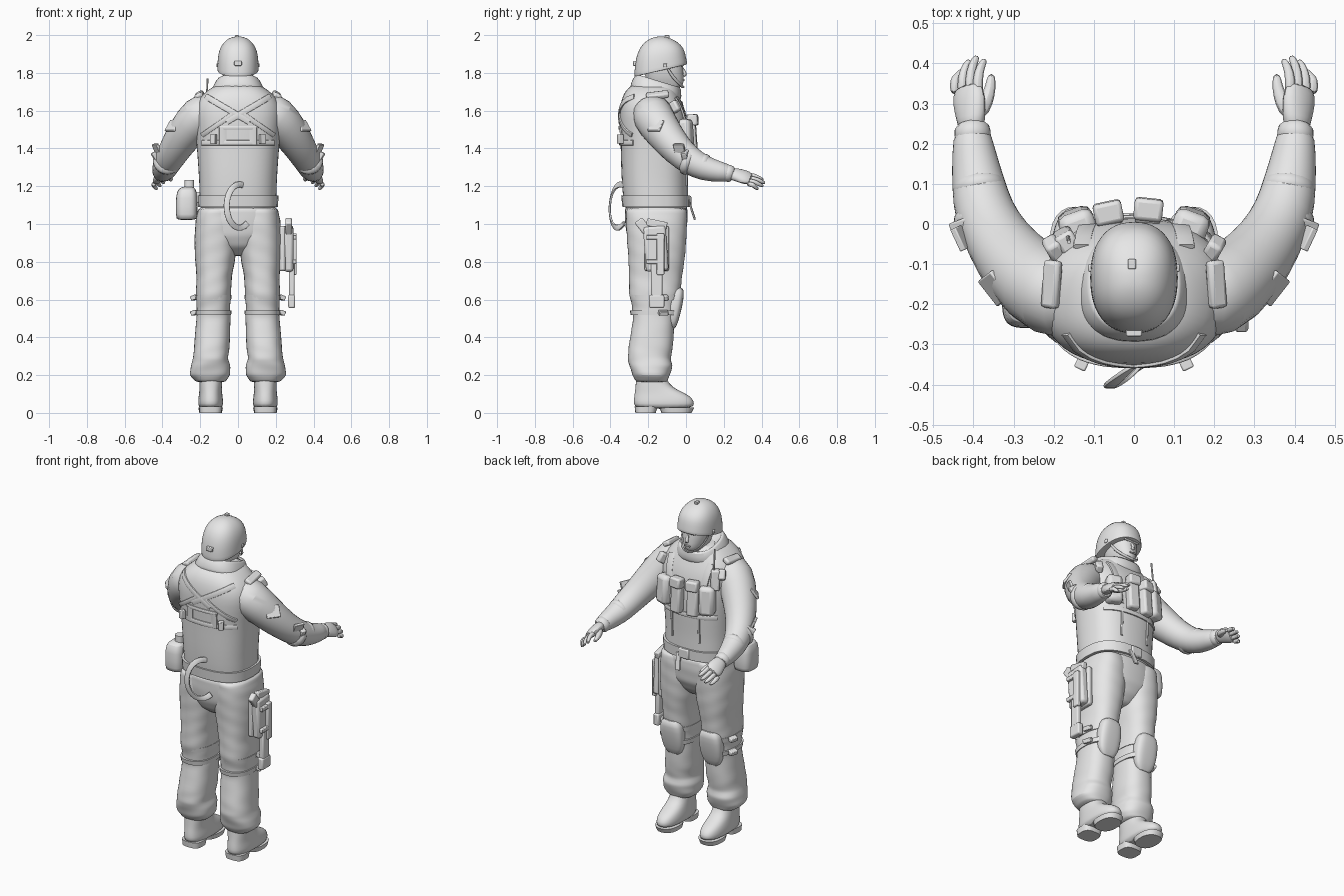
import bpy, bmesh, math
from mathutils import Vector, Euler
from mathutils.bvhtree import BVHTree

cube = bpy.data.objects.get("Cube")
if cube:
    bpy.data.objects.remove(cube)

GREY = (.8, .8, .8, 1)
mat = bpy.data.materials.new("plain grey")
mat.use_nodes = True
mat.diffuse_color = GREY
mat.node_tree.nodes["Principled BSDF"].inputs["Base Color"].default_value = GREY
parts = []


def finish(name, bm, mirror=False, smooth=0, bevel=0):
    bmesh.ops.recalc_face_normals(bm, faces=bm.faces)
    mesh = bpy.data.meshes.new(name)
    bm.to_mesh(mesh)
    bm.free()
    mesh.materials.append(mat)
    obj = bpy.data.objects.new(name, mesh)
    bpy.context.scene.collection.objects.link(obj)
    if bevel:
        mod = obj.modifiers.new("soft edges", "BEVEL")
        mod.width, mod.segments = bevel, 2
    if smooth:
        obj.modifiers.new("smooth", "SUBSURF").levels = smooth
        obj.modifiers["smooth"].render_levels = smooth
    if mirror:
        obj.modifiers.new("other side", "MIRROR")
    parts.append(obj)
    return obj


def skin(bm, rings):
    """Join rings of points into a closed, capped surface."""
    rows = [[bm.verts.new(p) for p in ring] for ring in rings]
    for low, high in zip(rows, rows[1:]):
        for i in range(len(low)):
            bm.faces.new((low[i - 1], low[i], high[i], high[i - 1]))
    bm.faces.new(rows[0])
    bm.faces.new(rows[-1])


def oval(count, power):
    for i in range(count):
        a = math.tau * i / count
        c, s = math.cos(a), math.sin(a)
        yield (math.copysign(abs(c) ** (2 / power), c),
               math.copysign(abs(s) ** (2 / power), s))


def loft(name, stations, power=2.4, mirror=False, lift=0, folds=0, smooth=1):
    """Level rings from (height, middle x, half width, back y, front y)."""
    rows = []
    for a, b in zip(stations, stations[1:]):
        steps = 3 if folds else 1
        rows += [[p + (q - p) * k / steps for p, q in zip(a, b)] for k in range(steps)]
    rows.append(stations[-1])
    rings = []
    for z, x, w, back, front in rows:
        ring = []
        for k, (c, s) in enumerate(oval(24, power)):
            g = 1 + folds * math.sin(k * math.tau / 8 + z * 70)
            ring.append((x + w * c * g, (back + front) / 2 + (front - back) / 2 * s * g, z + lift * s))
        rings.append(ring)
    bm = bmesh.new()
    skin(bm, rings)
    return finish(name, bm, mirror, smooth)


def tube(name, path, wide, thick=None, across=(0, 0, 1), mirror=False, power=2, smooth=1, count=12):
    """Sweep an oval along a path; sizes may be single numbers or lists."""
    pts = [Vector(p) for p in path]
    wide = wide if isinstance(wide, list) else [wide] * len(pts)
    thick = thick or wide
    thick = thick if isinstance(thick, list) else [thick] * len(pts)
    rings = []
    for i, p in enumerate(pts):
        t = (pts[min(i + 1, len(pts) - 1)] - pts[max(i - 1, 0)]).normalized()
        side = t.cross(Vector(across)).normalized()
        up = side.cross(t)
        rings.append([p + side * c * thick[i] + up * s * wide[i] for c, s in oval(count, power)])
    bm = bmesh.new()
    skin(bm, rings)
    return finish(name, bm, mirror, smooth)


def box(name, at, size, turn=(0, 0, 0), mirror=False, bevel=.008):
    bm = bmesh.new()
    bmesh.ops.create_cube(bm, size=1)
    spin = Euler([math.radians(a) for a in turn])
    for v in bm.verts:
        v.co = Vector(at) + spin.to_matrix() @ Vector([c * s for c, s in zip(v.co, size)])
    return finish(name, bm, mirror, 0, bevel)


# Vest, hips and trousers
vest = loft("vest", [(1.05, 0, .19, -.31, 0), (1.09, 0, .205, -.33, .015), (1.2, 0, .205, -.34, .01),
                     (1.3, 0, .212, -.345, .015), (1.42, 0, .22, -.347, .02), (1.52, 0, .232, -.353, .015),
                     (1.6, 0, .238, -.355, 0), (1.665, 0, .21, -.342, -.03), (1.71, 0, .16, -.32, -.05),
                     (1.75, 0, .1, -.275, -.07)], power=2.5)
loft("hips", [(.83, 0, .06, -.22, -.08), (.88, 0, .14, -.285, -.03), (.94, 0, .212, -.315, 0),
              (1.02, 0, .222, -.325, .01), (1.1, 0, .205, -.325, .01)], folds=.006)
loft("trousers", [(.16, .145, .075, -.26, -.1), (.2, .148, .108, -.285, -.085), (.25, .146, .105, -.3, -.07),
                  (.29, .145, .093, -.31, -.08), (.36, .138, .095, -.303, -.067), (.5, .13, .091, -.28, -.06),
                  (.56, .13, .089, -.286, -.05), (.63, .13, .094, -.302, -.03), (.72, .126, .094, -.303, -.02),
                  (.82, .121, .108, -.306, -.005), (.92, .116, .116, -.314, .003), (1.02, .115, .11, -.32, .008),
                  (1.09, .11, .1, -.315, .005)], mirror=True, folds=.014)

# Boots
loft("boots", [(.02, .145, .062, -.272, .04), (.05, .145, .067, -.278, .046), (.08, .145, .065, -.276, .034),
               (.105, .145, .061, -.272, -.005), (.135, .145, .059, -.268, -.075), (.18, .143, .06, -.265, -.105),
               (.24, .143, .06, -.26, -.11)], mirror=True)
loft("boot_soles", [(0, .145, .06, -.13, .03), (.028, .145, .065, -.14, .043)], mirror=True, smooth=0)
loft("boot_heels", [(0, .145, .058, -.268, -.16), (.035, .145, .062, -.272, -.15)], power=3, mirror=True, smooth=0)

# Knee pads with straps
loft("knee_pads", [(.44, .13, .035, -.09, -.06), (.48, .13, .065, -.1, -.041), (.56, .13, .074, -.1, -.02),
                   (.63, .13, .07, -.1, -.009), (.67, .13, .05, -.1, -.014)], power=3, mirror=True)
for z in (.53, .61):
    loft("knee_straps", [(z - .013, .13, .094, -.293, -.035), (z + .013, .13, .095, -.298, -.03)],
         mirror=True, smooth=0)
    box("knee_strap_ends", (.232, -.12, z), (.03, .05, .025), (0, 20, 15), mirror=True, bevel=.004)

# Sleeves
tube("sleeves", [(.12, -.19, 1.62), (.205, -.18, 1.575), (.285, -.115, 1.475), (.34, -.04, 1.385),
                 (.375, .03, 1.328), (.388, .1, 1.293), (.4, .18, 1.275), (.405, .25, 1.265)],
     [.1, .116, .1, .084, .077, .068, .055, .044], mirror=True, count=16)
for name, y, r in (("sleeve_folds", .09, .07), ("elbow_folds", .01, .08), ("cuffs", .225, .049)):
    x, z = .375 + .12 * y, 1.335 - .3 * y
    tube(name, [(x - .004, y - .03, z + .012), (x, y, z), (x + .004, y + .03, z - .01)],
         [r * .92, r, r * .9], mirror=True)
box("elbow_flaps", (.43, -.035, 1.4), (.016, .06, .05), (0, 25, -25), mirror=True, bevel=.003)
box("elbow_tabs", (.42, 0, 1.37), (.07, .03, .045), (0, 30, -20), mirror=True, bevel=.005)
box("arm_patches", (.346, -.16, 1.52), (.014, .08, .07), (0, -35, -38), mirror=True, bevel=.004)

# Hands
tube("palms", [(.405, .23, 1.265), (.406, .265, 1.262), (.411, .305, 1.25), (.415, .35, 1.236)],
     [.036, .043, .052, .046], [.03, .029, .027, .02], across=(.75, 0, -.66), mirror=True)
for i, reach in enumerate((.412, .42, .41, .385)):
    x, z = .388 + .019 * i, 1.26 - .016 * i
    tube("fingers", [(x, .32, z), (x + .002, .36, z - .004), (x - .005, reach - .02, z - .018),
                     (x - .018, reach, z - .03)], [.015, .014, .012, .008], mirror=True, count=8)
tube("thumbs", [(.39, .27, 1.26), (.368, .305, 1.25), (.357, .34, 1.24), (.355, .376, 1.232)],
     [.024, .02, .015, .01], mirror=True, count=8)

# Head, collar and helmet
loft("head", [(1.64, 0, .065, -.2, -.08), (1.71, 0, .06, -.2, -.07), (1.725, 0, .045, -.2, -.018),
              (1.755, 0, .063, -.21, -.01), (1.8, 0, .075, -.22, -.014), (1.86, 0, .08, -.23, -.016),
              (1.92, 0, .07, -.22, -.05)], power=2.2)
tube("nose", [(0, -.024, 1.835), (0, -.012, 1.81), (0, -.002, 1.79), (0, -.018, 1.782)],
     [.007, .009, .013, .01], across=(1, 0, 0), count=8)
box("brow", (0, -.02, 1.838), (.1, .012, .012), bevel=.005)
box("mouth", (0, -.011, 1.762), (.04, .008, .01), bevel=.003)
loft("collar", [(1.66, 0, .155, -.305, -.03), (1.71, 0, .14, -.295, -.022), (1.755, 0, .117, -.27, -.025),
                (1.765, 0, .105, -.255, -.04), (1.72, 0, .085, -.23, -.06)], lift=-.035)
helmet = loft("helmet", [(1.815, 0, .1, -.258, -.01), (1.81, 0, .111, -.275, .008), (1.83, 0, .11, -.274, .006),
                         (1.87, 0, .109, -.271, 0), (1.92, 0, .102, -.258, -.01), (1.96, 0, .08, -.23, -.04),
                         (1.985, 0, .048, -.185, -.085), (1.993, 0, .015, -.15, -.12)], power=2.3)
for v in helmet.data.vertices:
    v.co.z += .25 * (v.co.y + .13) * max(0, 1 - (v.co.z - 1.8) / .18)
box("helmet_top_clip", (-.005, -.1, 1.992), (.02, .025, .016), bevel=.003)
box("helmet_back_clip", (0, -.27, 1.85), (.04, .02, .025), bevel=.004)
box("helmet_side_studs", (.109, -.11, 1.84), (.01, .02, .02), mirror=True, bevel=.004)
tube("chin_strap", [(.088, -.1, 1.83), (.076, -.07, 1.775), (.05, -.025, 1.735), (0, -.01, 1.718),
                    (-.05, -.025, 1.735), (-.076, -.07, 1.775), (-.088, -.1, 1.83)],
     .009, .005, across=(0, 1, .3), count=8)

# Belt
loft("belt", [(1.09, 0, .212, -.337, .02), (1.15, 0, .214, -.343, .022)], power=2.6, smooth=0)
box("belt_buckle", (0, .02, 1.12), (.07, .016, .06))
box("belt_tail", (.03, .032, 1.07), (.03, .01, .1), (18, 10, 0), bevel=.003)

# Straps hugging the vest
bpy.context.view_layer.update()
surface = BVHTree.FromObject(vest, bpy.context.evaluated_depsgraph_get())


def strap(name, start, end, facing, width=.016, mirror=True):
    path = []
    for k in range(9):
        x, z = (a + (b - a) * k / 8 for a, b in zip(start, end))
        hit = surface.ray_cast(Vector((x, facing, z)), Vector((0, -facing, 0)))[0]
        if hit:
            path.append(hit + Vector((0, facing * .002, 0)))
    tube(name, path, .006, width, across=(0, 1, 0), mirror=mirror, power=4, smooth=0)


strap("back_cross_straps", (.17, 1.675), (-.06, 1.54), -1)
strap("back_lower_straps", (.19, 1.47), (.03, 1.58), -1, .013)
strap("back_band", (-.19, 1.43), (.19, 1.43), -1, .014, False)
strap("back_panel_sides", (.08, 1.42), (.08, 1.51), -1, .02)
strap("back_panel_top", (-.1, 1.51), (.1, 1.51), -1, .01, False)
strap("front_shoulder_straps", (.13, 1.67), (.1, 1.4), 1, .022)
strap("front_band", (-.18, 1.36), (.18, 1.36), 1, .014, False)
strap("front_seams", (.09, 1.35), (.09, 1.2), 1, .006)
box("shoulder_pads", (.205, -.15, 1.682), (.045, .12, .03), (8, 30, 8), mirror=True, bevel=.01)
box("back_side_tabs", (.13, -.348, 1.45), (.03, .03, .05), (0, 0, 25), mirror=True, bevel=.004)

# Chest pouches, radio and antenna
for x, y, turn in ((-.064, .022, 12), (.036, .03, -6)):
    box("magazine_pouch", (x, y, 1.47), (.066, .05, .2), (4, 0, turn), bevel=.012)
    box("pouch_flap", (x, y + .006, 1.55), (.072, .055, .06), (4, 0, turn), bevel=.01)
box("chest_side_pouches", (.14, -.005, 1.47), (.09, .08, .17), (4, 0, -20), mirror=True, bevel=.022)
box("radio", (-.17, -.04, 1.59), (.05, .05, .12), (8, 0, 30), bevel=.01)
tube("antenna", [(-.165, -.03, 1.62), (-.162, -.045, 1.77)], .005, across=(1, 0, 0), smooth=0, count=8)
box("shoulder_clips", (.2, -.06, 1.62), (.04, .05, .06), (30, 0, -30), mirror=True, bevel=.01)

# Canteen
loft("canteen", [(1.02, -.272, .05, -.25, -.13), (1.035, -.272, .058, -.26, -.12), (1.15, -.272, .058, -.26, -.12),
                 (1.185, -.27, .048, -.25, -.13), (1.2, -.265, .024, -.21, -.17)], power=3)
loft("canteen_cap", [(1.19, -.258, .026, -.216, -.164), (1.232, -.258, .026, -.216, -.164)], smooth=0)
box("canteen_hanger", (-.22, -.19, 1.14), (.04, .05, .06))

# Thigh holster with pistol
box("holster", (.268, -.16, .87), (.05, .12, .24), (4, 0, 0), bevel=.015)
box("holster_backing", (.235, -.155, .87), (.035, .13, .24), bevel=.012)
box("pistol_slide", (.268, -.155, 1), (.032, .11, .04), (-12, 0, 0), bevel=.006)
box("pistol_grip", (.268, -.225, .985), (.034, .05, .09), (38, 0, 0), bevel=.008)
box("holster_tail", (.285, -.155, .69), (.03, .06, .23), bevel=.008)
box("holster_foot", (.284, -.155, .59), (.036, .08, .07), bevel=.008)
box("spare_magazine", (.298, -.135, .84), (.026, .04, .22), bevel=.006)
for z in (.8, .93):
    box("holster_clip", (.3, -.17, z), (.02, .08, .025), bevel=.004)

# Hanging strap loop behind the belt
loop = []
for k in range(17):
    a = math.radians(75 + k * 14.5)
    x = .008 + .068 * math.cos(a)
    loop.append((x, -.335 + .15 * x - .06 * math.sin(k * math.pi / 16), 1.095 + .115 * math.sin(a)))
tube("hanging_loop", loop, .006, .016, across=(0, 1, 0), power=4, smooth=0)

# Shade smoothly, keeping hard edges
bpy.ops.object.select_all(action="DESELECT")
for obj in parts:
    obj.select_set(True)
bpy.context.view_layer.objects.active = vest
bpy.ops.object.shade_smooth_by_angle(angle=math.radians(40))
